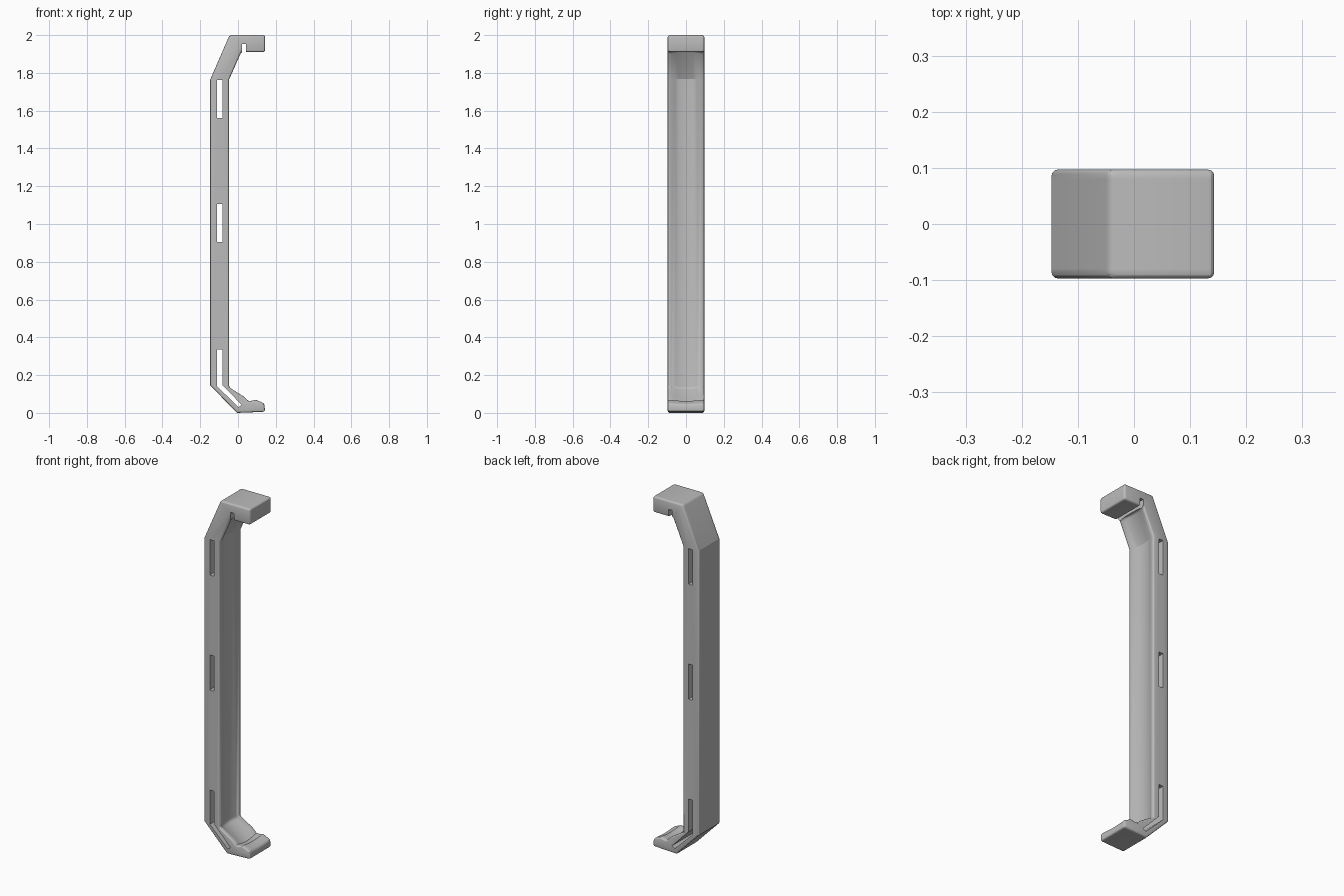
import bpy, bmesh

cube = bpy.data.objects.get("Cube")
if cube:
    bpy.data.objects.remove(cube, do_unlink=True)

grey = bpy.data.materials.new("plain_grey")
grey.use_nodes = True
colour = (0.5, 0.5, 0.5, 1)
grey.diffuse_color = colour
grey.node_tree.nodes["Principled BSDF"].inputs["Base Color"].default_value = colour

HALF = 0.097   # half of the bracket's depth


def loft(name, rings):
    """Skin a row of matching outlines and cap both ends."""
    bm = bmesh.new()
    rows = [[bm.verts.new(p) for p in ring] for ring in rings]
    n = len(rows[0])
    for a, b in zip(rows, rows[1:]):
        for i in range(n):
            j = (i + 1) % n
            bm.faces.new((a[i], a[j], b[j], b[i]))
    bm.faces.new(rows[0])
    bm.faces.new(rows[-1])
    bmesh.ops.recalc_face_normals(bm, faces=bm.faces)
    mesh = bpy.data.meshes.new(name)
    bm.to_mesh(mesh)
    bm.free()
    obj = bpy.data.objects.new(name, mesh)
    bpy.context.collection.objects.link(obj)
    mesh.materials.append(grey)
    return obj


# Side outline: x, z, then how far the inner face sinks at mid depth
outline = [
    (-0.147, 0.145, 0, 0), (-0.147, 1.765, 0, 0), (-0.045, 2.0, 0, 0),
    (0.143, 2.0, 0, 0), (0.143, 1.91, 0, 0), (0.045, 1.91, 0, 0),
    (0.018, 1.912, -0.014, 0.006), (-0.047, 1.765, -0.017, 0.003),
    (-0.047, 0.135, -0.017, -0.006), (0.03, 0.087, -0.008, -0.014),
    (0.055, 0.064, 0, -0.012), (0.07, 0.064, 0, -0.009),
    (0.095, 0.069, 0, -0.006), (0.14, 0.05, 0, -0.004),
    (0.143, 0.006, 0, 0), (-0.005, 0.0, 0, 0),
]
rings = []
for y in (-1, -0.82, -0.6, -0.4, -0.2, 0, 0.2, 0.4, 0.6, 0.82, 1):
    sink = max(0, 1 - (y / 0.82) ** 2)
    rings.append([(x + dx * sink, y * HALF, z + dz * sink)
                  for x, z, dx, dz in outline])
bracket = loft("clip_bracket", rings)

# Soft edges around the sides and hook tips
bevel = bracket.modifiers.new("soft_edges", "BEVEL")
bevel.width = 0.011
bevel.segments = 3
bevel.limit_method = "ANGLE"
bevel.angle_limit = 0.96


def cut(name, shape):
    """Cut a side-view shape right through the depth."""
    cutter = loft(name, [[(x, y, z) for x, z in shape] for y in (-0.2, 0.2)])
    cutter.hide_render = True
    cutter.hide_set(True)
    mod = bracket.modifiers.new(name, "BOOLEAN")
    mod.operation = "DIFFERENCE"
    mod.solver = "EXACT"
    mod.object = cutter
    return cutter


def box(x0, x1, z0, z1):
    return [(x0, z0), (x1, z0), (x1, z1), (x0, z1)]


# Strap slots, the bent lower slot and the catch notch behind the top hook
cutters = [
    cut("upper_slot", box(-0.11, -0.083, 1.56, 1.762)),
    cut("middle_slot", box(-0.11, -0.083, 0.905, 1.105)),
    cut("lower_slot", [(-0.11, 0.335), (-0.11, 0.14), (0.003, 0.03),
                       (0.02, 0.042), (-0.083, 0.148), (-0.083, 0.335)]),
    cut("hook_notch", box(0.02, 0.042, 1.85, 1.952)),
]

# Bake the modifiers and drop the cutters
depsgraph = bpy.context.evaluated_depsgraph_get()
baked = bpy.data.meshes.new_from_object(bracket.evaluated_get(depsgraph))
bracket.modifiers.clear()
bracket.data = baked
for cutter in cutters:
    bpy.data.objects.remove(cutter, do_unlink=True)

bpy.ops.object.select_all(action="DESELECT")
bracket.select_set(True)
bpy.context.view_layer.objects.active = bracket
bpy.ops.object.shade_smooth_by_angle(angle=0.4)
